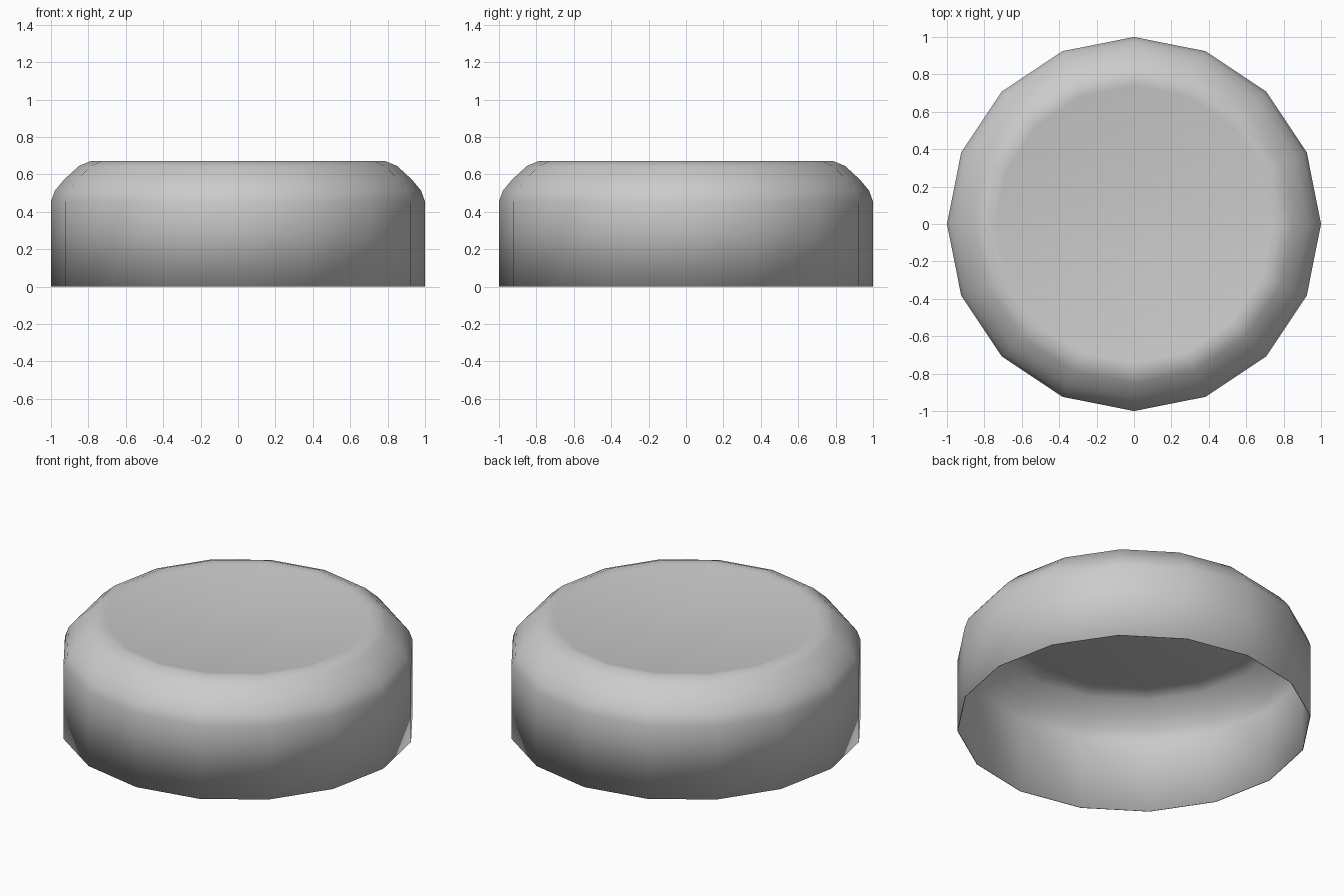
import bpy, bmesh
from math import cos, sin, pi

if "Cube" in bpy.data.objects:
    bpy.data.objects.remove(bpy.data.objects["Cube"])

SIDES = 16
# Outer half-profile (radius, height): straight wall, rounded shoulder, dished top
PROFILE = [(1, 0), (1, 0.455), (0.979, 0.513), (0.93, 0.572),
           (0.85, 0.645), (0.785, 0.672), (0.74, 0.666), (0.55, 0.647), (0.28, 0.626)]
CENTRE_Z = 0.618

# Open-bottomed cap shell made by spinning the profile
bm = bmesh.new()
rings = [[bm.verts.new((r * cos(2 * pi * i / SIDES), r * sin(2 * pi * i / SIDES), z))
          for i in range(SIDES)] for r, z in PROFILE]
for low, high in zip(rings, rings[1:]):
    for i in range(SIDES):
        j = (i + 1) % SIDES
        bm.faces.new((low[i], low[j], high[j], high[i]))

# Close the top with a fan
centre = bm.verts.new((0, 0, CENTRE_Z))
for i in range(SIDES):
    bm.faces.new((rings[-1][i], rings[-1][(i + 1) % SIDES], centre))
for face in bm.faces:
    face.smooth = True

mesh = bpy.data.meshes.new("round_cap")
bm.to_mesh(mesh)
bm.free()
cap = bpy.data.objects.new("round_cap", mesh)
bpy.context.collection.objects.link(cap)

# Very thin sheet wall with a rim at the open bottom
wall = cap.modifiers.new("thin_wall", 'SOLIDIFY')
wall.thickness = 0.004
wall.offset = -1
